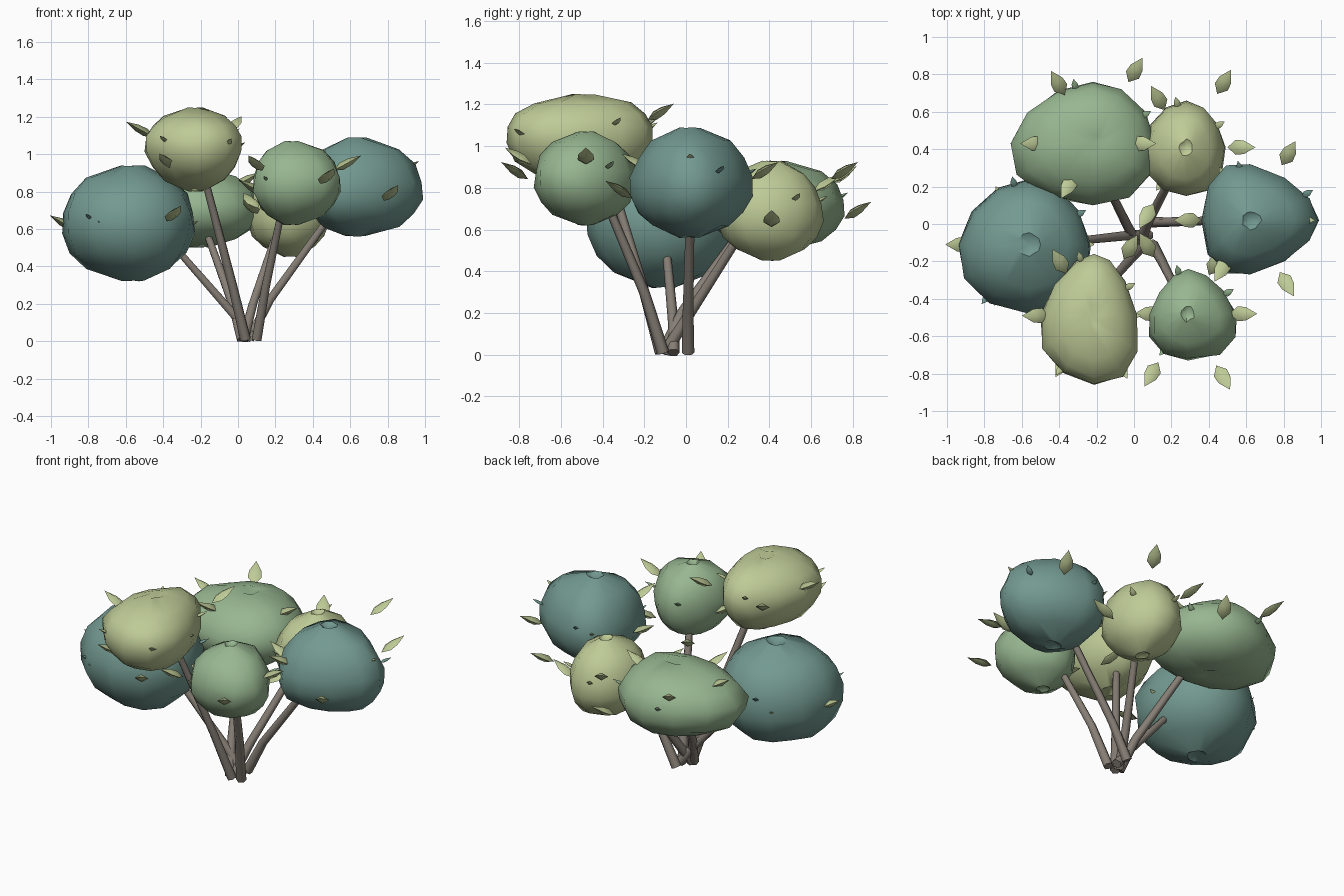
import bpy, bmesh, math, random
from mathutils import Matrix, Vector

cube = bpy.data.objects.get("Cube")
if cube:
    bpy.data.objects.remove(cube)


def material(name, rgb):
    m = bpy.data.materials.new(name)
    m.use_nodes = True
    m.diffuse_color = (*rgb, 1)
    m.node_tree.nodes["Principled BSDF"].inputs["Base Color"].default_value = (*rgb, 1)
    return m


TEAL = material("teal_foliage", (.17, .32, .28))
GREEN = material("green_foliage", (.31, .47, .28))
LIME = material("pale_lime_foliage", (.52, .60, .31))
BARK = material("grey_bark", (.24, .21, .18))


def add_mesh(name, bm, mat, smooth):
    bmesh.ops.recalc_face_normals(bm, faces=bm.faces)
    mesh = bpy.data.meshes.new(name)
    bm.to_mesh(mesh)
    bm.free()
    mesh.materials.append(mat)
    ob = bpy.data.objects.new(name, mesh)
    bpy.context.collection.objects.link(ob)
    bpy.ops.object.select_all(action="DESELECT")
    ob.select_set(True)
    bpy.context.view_layer.objects.active = ob
    bpy.ops.object.shade_smooth_by_angle(angle=math.radians(smooth))


def clump(name, mat, pole, low, high, tip, seed):
    """Faceted egg of foliage with a small puckered dimple at both poles."""
    rng = random.Random(seed)
    bm = bmesh.new()
    bmesh.ops.create_uvsphere(bm, u_segments=12, v_segments=9, radius=1)
    tip = Vector(tip)
    axis = tip.normalized()
    for v in bm.verts:
        side = math.copysign(1, v.co.z)
        if abs(v.co.z) > .99:
            v.co.z = side * .88
            continue
        if abs(v.co.z) > .9:
            # tight ring around the dimple
            pull = rng.uniform(.4, .55)
            v.co = (v.co.x * pull, v.co.y * pull, side * rng.uniform(.98, 1))
            continue
        v.co *= rng.uniform(.97, 1.03)
        # narrow the clump sideways towards its tip, widen it behind
        along = v.co.dot(axis)
        across = Vector((v.co.x, v.co.y, 0)) - axis * along
        v.co -= across * .34 * tip.length * along
    for i in range(3):
        top = max(v.co[i] for v in bm.verts)
        bottom = -min(v.co[i] for v in bm.verts)
        for v in bm.verts:
            c = v.co[i]
            v.co[i] = pole[i] + (c / top * (high[i] - pole[i]) if c > 0
                                 else c / bottom * (pole[i] - low[i]))
    add_mesh(name, bm, mat, 50)


def add_leaf(bm, at, angle, size=1):
    """Pointed four-sided leaf aimed outward and tilted up."""
    place = (Matrix.Translation(at) @ Matrix.Rotation(angle, 4, "Z")
             @ Matrix.Rotation(-.5, 4, "Y") @ Matrix.Scale(size, 4))
    tail, tip = [bm.verts.new(place @ Vector((x, 0, 0))) for x in (-.08, .09)]
    back, fore = [[bm.verts.new(place @ Vector((x, y * w, z * w)))
                   for y, z in ((1, 0), (0, .55), (-1, 0), (0, -.55))]
                  for x, w in ((-.03, .04), (.02, .036))]
    for i in range(4):
        j = (i + 1) % 4
        bm.faces.new((back[j], back[i], tail))
        bm.faces.new((back[i], back[j], fore[j], fore[i]))
        bm.faces.new((fore[i], fore[j], tip))


def leaves(name, pole, radii, heights):
    bm = bmesh.new()
    for i, (r, z) in enumerate(zip(radii, heights)):
        a = i * math.pi / 3
        add_leaf(bm, (pole[0] + r * math.cos(a), pole[1] + r * math.sin(a), z), a)
    add_mesh(name, bm, LIME, 60)


def buds(name, mat, pole, low, high):
    """Small leaves in the clump's own colour, poking through its skin."""
    bm = bmesh.new()
    for deg, lift in ((30, .3), (103, .25), (232, .1)):
        a = math.radians(deg)
        d = Vector((math.cos(a), math.sin(a), 0)) * math.sqrt(1 - lift ** 2)
        d.z = lift
        at = [p + c * ((h - p) if c > 0 else (p - l))
              for p, c, l, h in zip(pole, d, low, high)]
        add_leaf(bm, at, a, .45)
    add_mesh(name, bm, mat, 60)


def stem(name, points):
    curve = bpy.data.curves.new(name, "CURVE")
    curve.dimensions = "3D"
    curve.bevel_depth = .03
    curve.bevel_resolution = 1
    curve.use_fill_caps = True
    spline = curve.splines.new("POLY")
    spline.points.add(len(points) - 1)
    for i, (p, co) in enumerate(zip(spline.points, points)):
        p.co = (*co, 1)
        p.radius = 1 - .3 * i / (len(points) - 1)
    curve.materials.append(BARK)
    ob = bpy.data.objects.new(name, curve)
    bpy.context.collection.objects.link(ob)
    bpy.ops.object.select_all(action="DESELECT")
    ob.select_set(True)
    bpy.context.view_layer.objects.active = ob
    bpy.ops.object.convert(target="MESH")


# clump: name, colour, pole centre, low bounds, high bounds, tip direction,
# leaf radii and leaf heights for six directions starting at +x
CLUMPS = [
    ("right", TEAL, (-.56, -.11, .63), (-.94, -.48, .32), (-.23, .24, .94), (0, .4, 0),
     (.27, .28, .28, .37, .3, .43), (.6, .6, .6, .63, .6, .68)),
    ("back_right", GREEN, (-.22, .43, .70), (-.66, .10, .50), (.12, .76, .93), (0, .4, 0),
     (.26, .45, .37, .31, .26, .2), (.86, .69, .86, .86, .87, .7)),
    ("back_left", LIME, (.28, .41, .68), (.05, .15, .45), (.49, .66, .93), (0, .3, 0),
     (.29, .4, .3, .24, .42, .2), (.65, .88, .82, .75, .72, .7)),
    ("left", TEAL, (.62, .02, .80), (.36, -.27, .56), (.99, .32, 1.09), (.8, 0, 0),
     (.27, .41, .25, .33, .3, .39), (.92, .88, .82, .83, .92, .79)),
    ("front_right", LIME, (-.23, -.49, 1.06), (-.5, -.86, .8), (.02, -.16, 1.25), (.2, 1, 0),
     (.19, .42, .33, .29, .3, .31), (1.02, 1.16, 1.07, 1.13, .96, 1.04)),
    ("front_left", GREEN, (.28, -.48, .84), (.08, -.73, .62), (.55, -.24, 1.07), (.1, .9, 0),
     (.3, .31, .42, .2, .37, .39), (.95, .8, .75, .82, .95, .88)),
]
for seed, (side, mat, pole, low, high, tip, radii, heights) in enumerate(CLUMPS):
    clump("foliage_" + side, mat, pole, low, high, tip, seed)
    leaves("leaves_" + side, pole, radii, heights)
    buds("buds_" + side, mat, pole, low, high)

# stems fan out from a shared foot
STEMS = {
    "right": ((.08, -.06, .01), (-.02, -.06, .14), (-.3, -.09, .46)),
    "back_right": ((.02, -.11, .01), (-.03, -.02, .2), (-.16, .24, .56)),
    "back_left": ((.03, -.1, .01), (.08, .02, .2), (.2, .25, .56)),
    "left": ((.06, .01, .01), (.17, .01, .22), (.48, .02, .65)),
    "front_right": ((.04, -.12, .01), (-.03, -.2, .3), (-.17, -.36, .84)),
    "front_left": ((.1, -.11, .01), (.15, -.2, .3), (.23, -.36, .68)),
}
for side, path in STEMS.items():
    stem("stem_" + side, path)
